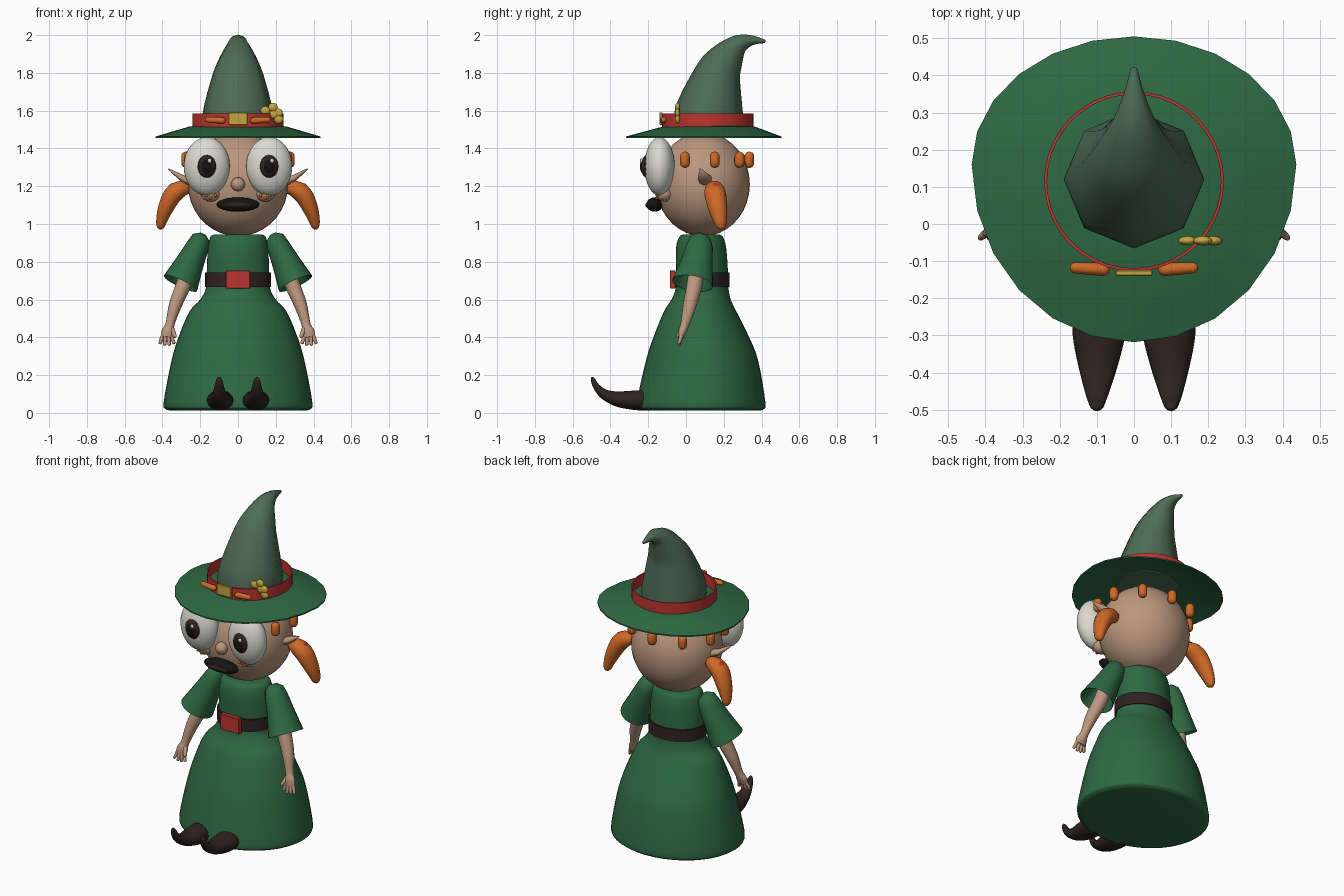
import bpy, bmesh, math
from mathutils import Vector, Matrix

if "Cube" in bpy.data.objects:
    bpy.data.objects.remove(bpy.data.objects["Cube"])

X, Y, Z = Vector((1, 0, 0)), Vector((0, 1, 0)), Vector((0, 0, 1))


def material(name, *rgb):
    m = bpy.data.materials.new(name)
    m.use_nodes = True
    m.diffuse_color = (*rgb, 1)
    m.node_tree.nodes["Principled BSDF"].inputs["Base Color"].default_value = (*rgb, 1)
    return m


GREEN = material("dress green", .027, .14, .055)
SAGE = material("hat sage", .075, .15, .09)
SKIN = material("skin", .5, .31, .21)
RED = material("red", .5, .035, .03)
ORANGE = material("orange", .62, .14, .02)
GOLD = material("gold", .55, .38, .05)
BROWN = material("dark brown", .028, .016, .016)
BLACK = material("near black", .008, .006, .006)
WHITE = material("eye white", .7, .7, .63)


def finish(name, bm, mat, angle=50):
    bmesh.ops.recalc_face_normals(bm, faces=bm.faces)
    me = bpy.data.meshes.new(name)
    bm.to_mesh(me)
    bm.free()
    me.materials.append(mat)
    for p in me.polygons:
        p.use_smooth = True
    me.set_sharp_from_angle(angle=math.radians(angle))
    ob = bpy.data.objects.new(name, me)
    bpy.context.collection.objects.link(ob)
    return ob


def spline(rows, k=4):
    """Catmull-Rom resampling of rows (x, y, z, ru, rv)."""
    p = [Vector(r) for r in rows]
    p = [p[0]] + p + [p[-1]]
    out = []
    for i in range(1, len(p) - 2):
        a, b, c, d = p[i - 1:i + 3]
        for j in range(k):
            t = j / k
            out.append((b * 2 + (c - a) * t + (a * 2 - b * 5 + c * 4 - d) * t * t
                        + (b * 3 - a - c * 3 + d) * t ** 3) * .5)
    return out + [p[-1]]


def loft(name, rows, mat, n=20, ref=X, axis=None, caps=True, front=1, side=1, angle=50):
    """Skin elliptical rings along a path; front stretches the -v half."""
    bm = bmesh.new()
    pts = [Vector((r[0] * side, r[1], r[2])) for r in rows]
    rings = []
    for i, p in enumerate(pts):
        t = Vector((axis[0] * side, axis[1], axis[2])) if axis else \
            pts[min(i + 1, len(pts) - 1)] - pts[max(i - 1, 0)]
        t.normalize()
        u = (ref - t * ref.dot(t)).normalized()
        v = t.cross(u)
        ring = []
        for j in range(n):
            a = math.tau * j / n
            s = math.sin(a) * (front if math.sin(a) < 0 else 1)
            ring.append(bm.verts.new(p + u * rows[i][3] * math.cos(a) + v * rows[i][4] * s))
        rings.append(ring)
    for a, b in zip(rings, rings[1:]):
        for j in range(n):
            bm.faces.new((a[j], a[(j + 1) % n], b[(j + 1) % n], b[j]))
    if caps:
        bm.faces.new(rings[0])
        bm.faces.new(rings[-1])
    return finish(name, bm, mat, angle)


def ball(name, loc, size, mat, n=24):
    bm = bmesh.new()
    bmesh.ops.create_uvsphere(bm, u_segments=n, v_segments=n // 2, radius=1,
                              matrix=Matrix.Translation(loc) @ Matrix.Diagonal((*size, 1)))
    return finish(name, bm, mat, 180)


def box(name, loc, size, mat):
    bm = bmesh.new()
    bmesh.ops.create_cube(bm, size=1, matrix=Matrix.Translation(loc) @ Matrix.Diagonal((*size, 1)))
    bmesh.ops.bevel(bm, geom=bm.edges[:], offset=.003, segments=1, affect='EDGES')
    return finish(name, bm, mat, 30)


def capsule(name, a, b, ra, rb, mat, ref=Y, n=10):
    a, b = Vector(a), Vector(b)
    d = (b - a).normalized()
    rows = []
    for end, r, sweep in ((a, ra, (10, 40, 65, 90)), (b, rb, (90, 115, 140, 170))):
        for deg in sweep:
            q = math.radians(deg)
            rows.append((*(end - d * r * math.cos(q)), r * math.sin(q), r * math.sin(q)))
    return loft(name, rows, mat, n, ref, axis=d)


# dress: bodice and skirt in one profile
dress = [(0, .08, .012, .35, .305), (0, .08, .02, .383, .332), (0, .08, .06, .393, .34),
         (0, .085, .285, .35, .295), (0, .08, .42, .308, .245), (0, .075, .54, .255, .19),
         (0, .08, .6, .2, .157), (0, .085, .66, .17, .14), (0, .085, .75, .165, .137),
         (0, .08, .87, .16, .133), (0, .08, .93, .147, .117), (0, .08, .945, .125, .095)]
loft("dress", spline(dress), GREEN, 40, axis=Z)
loft("belt", [(0, .083, z, .174, .147) for z in (.667, .743)], BROWN, 40, axis=Z)
box("belt_buckle", (0, -.07, .707), (.13, .03, .096), RED)

# head and central face
ball("head", (0, .09, 1.21), (.265, .248, .275), SKIN, 36)
ball("nose", (0, -.16, 1.21), (.037, .037, .037), SKIN)
ball("mouth", (0, -.165, 1.103), (.115, .045, .038), BLACK)
ball("mouth_inside", (0, -.192, 1.1), (.075, .024, .018), BROWN)

# hair tufts around the back of the head
for i in range(7):
    a = math.radians(-23 + i * 226 / 6)
    x, y = .285 * math.cos(a), .09 + .245 * math.sin(a)
    capsule(f"hair_tuft_{i + 1}", (x, y, 1.357), (x, y, 1.323), .026, .026, ORANGE)

# hat: drooping brim, band and bent crown
brim = [(.3, 1.508), (.58, 1.502), (.8, 1.477), (1, 1.455), (1, 1.463), (.8, 1.489), (.58, 1.517), (.3, 1.523)]
loft("hat_brim", [(0, .16, z, .437 * s, .345 * s) for s, z in brim], GREEN, 24, axis=Z, front=1.386)
band = [(.242, 1.505), (.242, 1.585), (.234, 1.585), (.234, 1.505)]
loft("hat_band", [(0, .115, z, r, r) for r, z in band], RED, 40, axis=Z, caps=False)
crown = [(0, .12, 1.5, .188, .185), (0, .125, 1.6, .185, .18), (0, .165, 1.78, .138, .128),
         (0, .211, 1.872, .102, .097), (0, .275, 1.947, .06, .056), (0, .345, 1.972, .03, .028),
         (0, .42, 1.966, .008, .008)]
loft("hat_crown", spline(crown), SAGE, 8, angle=80)
box("hat_buckle", (0, -.132, 1.558), (.1, .016, .066), GOLD)
berries = [(.145, 1.6), (.185, 1.618), (.19, 1.582), (.215, 1.555), (.212, 1.588)]
for i, (x, z) in enumerate(berries):
    ball(f"hat_berry_{i + 1}", (x, -.045, z), (.026, .013, .024), GOLD, 14)

for side, label in ((1, "left"), (-1, "right")):
    # eyes
    ex = .165 * side
    ball(f"{label}_eye", (ex, -.14, 1.305), (.122, .08, .155), WHITE, 32)
    ball(f"{label}_iris", (ex, -.197, 1.305), (.053, .043, .065), BROWN)
    ball(f"{label}_pupil", (ex, -.222, 1.305), (.033, .022, .042), BLACK)
    ball(f"{label}_eye_glint", (ex + .015, -.237, 1.335), (.011, .007, .013), WHITE, 12)
    # cheeks and freckles
    ball(f"{label}_cheek", (.145 * side, -.115, 1.16), (.052, .045, .042), SKIN, 16)
    for i, (x, z) in enumerate(((.12, 1.15), (.145, 1.138), (.168, 1.15))):
        ball(f"{label}_freckle_{i + 1}", (x * side, -.154, z), (.009, .008, .009), ORANGE, 8)
    # pointed ear
    ear = [(.23, .1, 1.215, .03, .025), (.3, .1, 1.245, .038, .018), (.368, .075, 1.292, .003, .003)]
    loft(f"{label}_ear", ear, SKIN, 10, Y, side=side, angle=80)
    # pigtail with its tie
    tail = [(.26, .15, 1.19, .03, .03), (.3, .15, 1.185, .05, .045), (.345, .155, 1.155, .057, .05),
            (.382, .168, 1.085, .05, .042), (.404, .18, 1.02, .036, .03), (.41, .186, .985, .025, .02),
            (.411, .187, .972, .008, .008)]
    loft(f"{label}_pigtail", spline(tail), ORANGE, 14, Y, side=side, angle=80)
    ball(f"{label}_hair_tie", (.34 * side, .155, 1.195), (.03, .03, .022), RED, 12)
    # flared sleeve, hollow at the hem
    sleeve = [(.185, .08, .945, .025, .02), (.195, .078, .925, .055, .05), (.212, .073, .885, .07, .06),
              (.252, .058, .8, .084, .074), (.305, .035, .685, .11, .097), (.303, .036, .69, .103, .09),
              (.262, .055, .78, .06, .05)]
    loft(f"{label}_sleeve", sleeve, GREEN, 24, Y, axis=(.42, -.17, -.89), side=side, angle=60)
    # arm, palm and fingers
    arm = [(.25, .06, .8, .04, .04), (.288, .045, .68, .042, .04), (.332, .02, .57, .036, .034),
           (.36, -.005, .47, .024, .024), (.37, -.018, .432, .022, .034), (.376, -.026, .4, .015, .033)]
    loft(f"{label}_arm", spline(arm), SKIN, 16, Y, side=side)
    for i in range(4):
        x, drop = .352 + .016 * i, .008 * abs(i - 1.5)
        capsule(f"{label}_finger_{i + 1}", (x * side, -.026, .405), ((x + .008 * (i - 1.5)) * side, -.036, .36 + drop),
                .011, .009, SKIN, n=8)
    capsule(f"{label}_thumb", (.35 * side, -.02, .445), (.335 * side, -.042, .408), .013, .011, SKIN, n=8)
    # shoe with curled toe
    shoe = [(.095, -.1, .065, .06, .05), (.095, -.22, .066, .07, .055), (.095, -.3, .068, .07, .05),
            (.097, -.37, .075, .056, .04), (.099, -.435, .1, .038, .027), (.1, -.475, .14, .025, .018),
            (.1, -.492, .175, .016, .012), (.1, -.497, .19, .005, .004)]
    loft(f"{label}_shoe", spline(shoe), BROWN, 14, X, side=side, angle=80)
    # feather sprigs beside the hat buckle
    capsule(f"{label}_hat_sprig", (.083 * side, -.122, 1.548), (.158 * side, -.118, 1.552), .018, .015, ORANGE)
